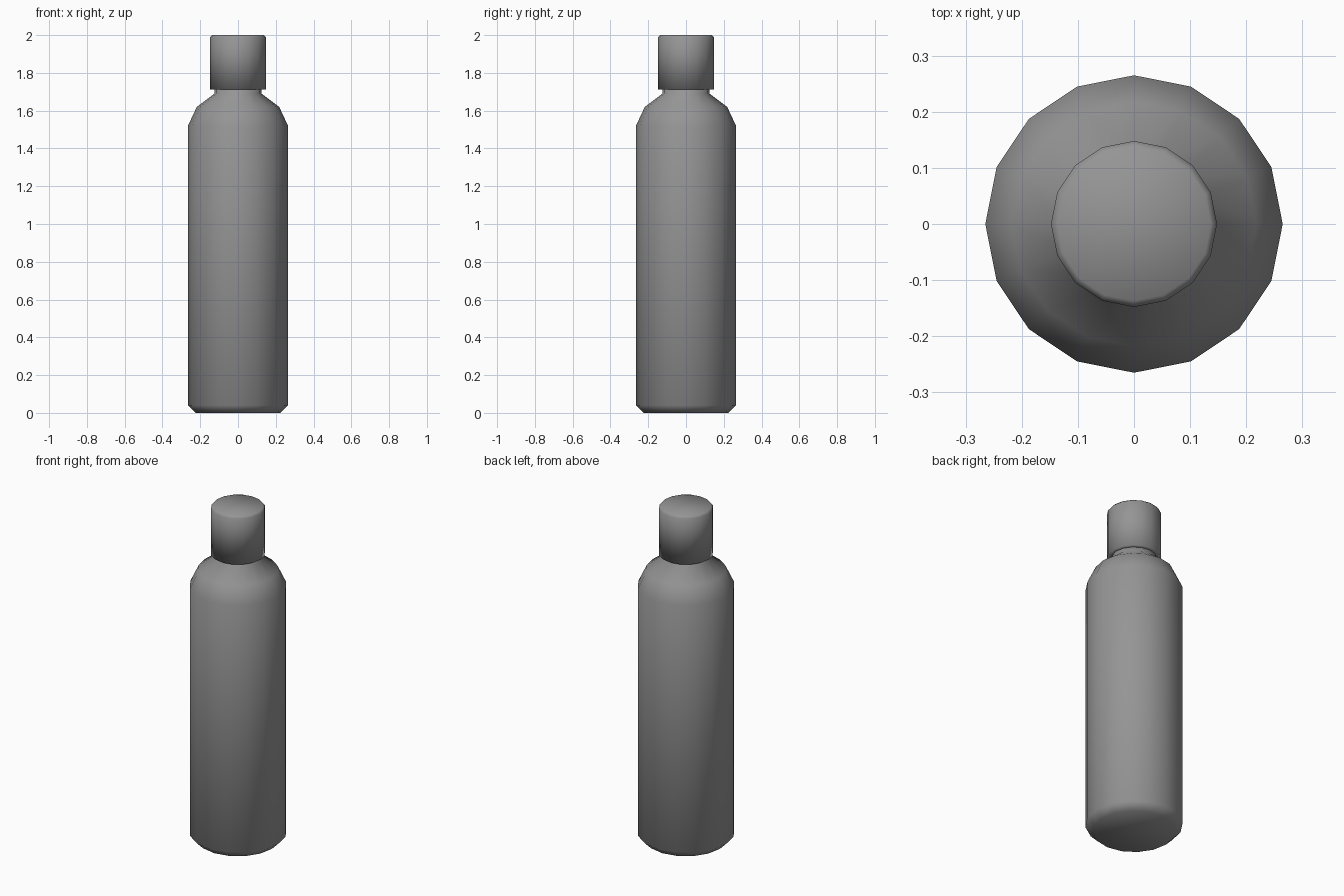
import bpy
import bmesh
from math import cos, sin, tau

SIDES = 16

if "Cube" in bpy.data.objects:
    bpy.data.objects.remove(bpy.data.objects["Cube"], do_unlink=True)


def make_material(name, color):
    mat = bpy.data.materials.new(name)
    mat.use_nodes = True
    mat.diffuse_color = color
    mat.node_tree.nodes["Principled BSDF"].inputs["Base Color"].default_value = color
    return mat


def lathe(name, profile, mat):
    """Turn a (radius, height) profile into a closed, smooth solid."""
    bm = bmesh.new()
    rings = [[bm.verts.new((r * cos(tau * i / SIDES), r * sin(tau * i / SIDES), z))
              for i in range(SIDES)] for r, z in profile]
    for low, high in zip(rings, rings[1:]):
        for i in range(SIDES):
            j = (i + 1) % SIDES
            bm.faces.new((low[i], low[j], high[j], high[i]))
    bm.faces.new(rings[0][::-1])
    bm.faces.new(rings[-1])
    for face in bm.faces:
        face.smooth = True
    mesh = bpy.data.meshes.new(name)
    bm.to_mesh(mesh)
    bm.free()
    mesh.materials.append(mat)
    obj = bpy.data.objects.new(name, mesh)
    bpy.context.collection.objects.link(obj)
    return obj


grey = make_material("plain grey", (0.3, 0.3, 0.3, 1))

# Bottle: chamfered foot, straight wall, sloped shoulder and short neck
lathe("bottle_body", [(0.225, 0), (0.265, 0.04), (0.265, 1.52), (0.218, 1.62),
                      (0.125, 1.69), (0.125, 1.73)], grey)

# Cap: overhangs the neck, with a small bevel around the top
lathe("bottle_cap", [(0.12, 1.712), (0.148, 1.712), (0.148, 1.988), (0.137, 2.0)], grey)
